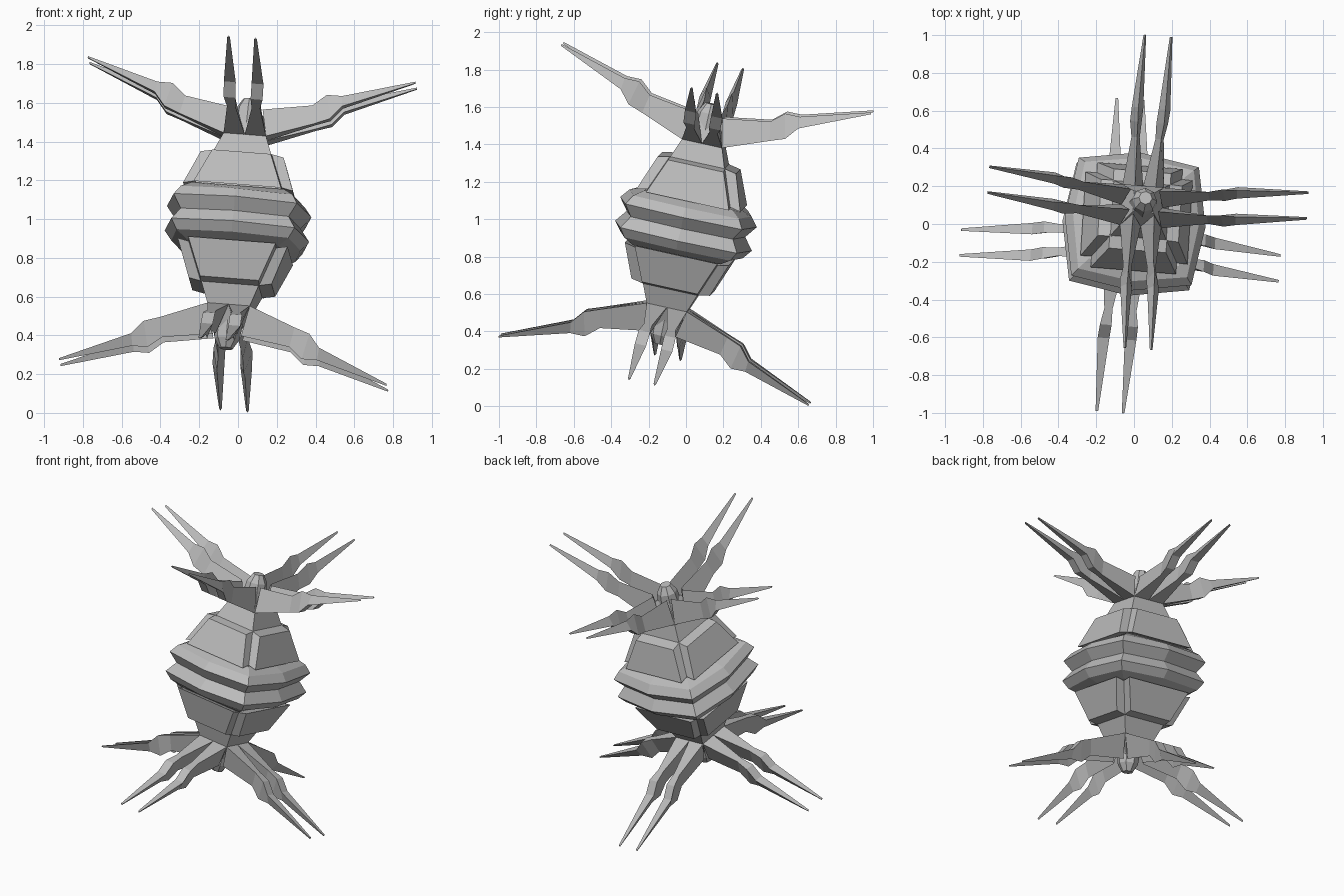
import bpy, bmesh
from math import pi
from mathutils import Matrix, Vector

cube = bpy.data.objects.get("Cube")
if cube:
    bpy.data.objects.remove(cube, do_unlink=True)

grey = bpy.data.materials.new("plain grey")
grey.use_nodes = True
COLOUR = (0.5, 0.5, 0.5, 1)
grey.diffuse_color = COLOUR
grey.node_tree.nodes["Principled BSDF"].inputs["Base Color"].default_value = COLOUR

# Tilted frame of the whole body
U = Vector((0.9936, -0.0806, -0.0776)).normalized()
W = Vector((0.093, 0.209, 0.9735)).normalized()
V = W.cross(U).normalized()
U = V.cross(W)
FRAME = Matrix.Translation((0, 0, 0.975)) @ Matrix((U, V, W)).transposed().to_4x4()


def loft(name, rings, local=Matrix()):
    """Skin a list of equal-length closed rings and cap both ends."""
    bm = bmesh.new()
    loops = [[bm.verts.new(p) for p in ring] for ring in rings]
    n = len(loops[0])
    for a, b in zip(loops, loops[1:]):
        for i in range(n):
            j = (i + 1) % n
            bm.faces.new((a[i], a[j], b[j], b[i]))
    bm.faces.new(loops[0])
    bm.faces.new(loops[-1])
    bm.transform(FRAME @ local)
    bmesh.ops.recalc_face_normals(bm, faces=bm.faces)
    mesh = bpy.data.meshes.new(name)
    bm.to_mesh(mesh)
    bm.free()
    mesh.materials.append(grey)
    obj = bpy.data.objects.new(name, mesh)
    bpy.context.scene.collection.objects.link(obj)


def bowed_square(mid, corner, h):
    """Square ring whose sides bulge in the middle."""
    ring = []
    for k in range(4):
        turn = Matrix.Rotation(k * pi / 2, 3, "Z")
        ring += [turn @ Vector((mid, 0, h)), turn @ Vector((corner, corner, h))]
    return ring


def square(half, h):
    return bowed_square(half, half, h)


# Ridged middle band
half_band = [(0.24, 0.24, 0.15), (0.335, 0.29, 0.115), (0.375, 0.32, 0.065)]
profile = half_band + [(0.325, 0.28, 0)] + [(m, c, -h) for m, c, h in reversed(half_band)]
loft("middle_band", [bowed_square(*p) for p in profile])

# Arm stations: reach, sideways centre, half width, underside height, ridge reach, ridge height
ARM = [
    (0.11, 0.055, 0.055, 0.45, 0.075, 0.60),
    (0.35, 0.064, 0.022, 0.54, 0.33, 0.64),
    (0.43, 0.070, 0.031, 0.57, 0.40, 0.70),
    (0.487, 0.072, 0.031, 0.64, 0.48, 0.70),
    (0.85, 0.070, 0.007, 0.796, 0.85, 0.806),
]

for end, flip in (("upper", 1), ("lower", -1)):
    mirror = Matrix.Diagonal((1, 1, flip, 1))
    # Tapering body and hub
    loft(end + "_body", [square(0.235, 0.1), square(0.225, 0.15), square(0.11, 0.45),
                         square(0.055, 0.56)], mirror)
    # Faceted cap between the arms
    loft(end + "_cap", [bowed_square(r, r * 0.7, h)
                        for r, h in ((0.075, 0.52), (0.065, 0.61), (0.035, 0.66))], mirror)
    for k in range(4):
        place = mirror @ Matrix.Rotation(k * pi / 2, 4, "Z")
        # Thick armour panel on each side
        rings = []
        for inner, outer, h, rise in ((0.215, 0.285, 0.147, 0.015), (0.14, 0.215, 0.335, 0.015)):
            side = inner + 0.012
            rings.append([(inner, -side, h + rise), (outer, -side, h),
                          (outer, side, h), (inner, side, h + rise)])
        loft(f"{end}_panel_{k + 1}", rings, place)
        # Pair of jointed spiked arms on each side
        for s in (1, -1):
            rings = [[(r, s * (c - w), low), (r, s * (c + w), low), (rr, s * c, top)]
                     for r, c, w, low, rr, top in ARM]
            loft(f"{end}_arm_{k + 1}_{'a' if s > 0 else 'b'}", rings, place)
